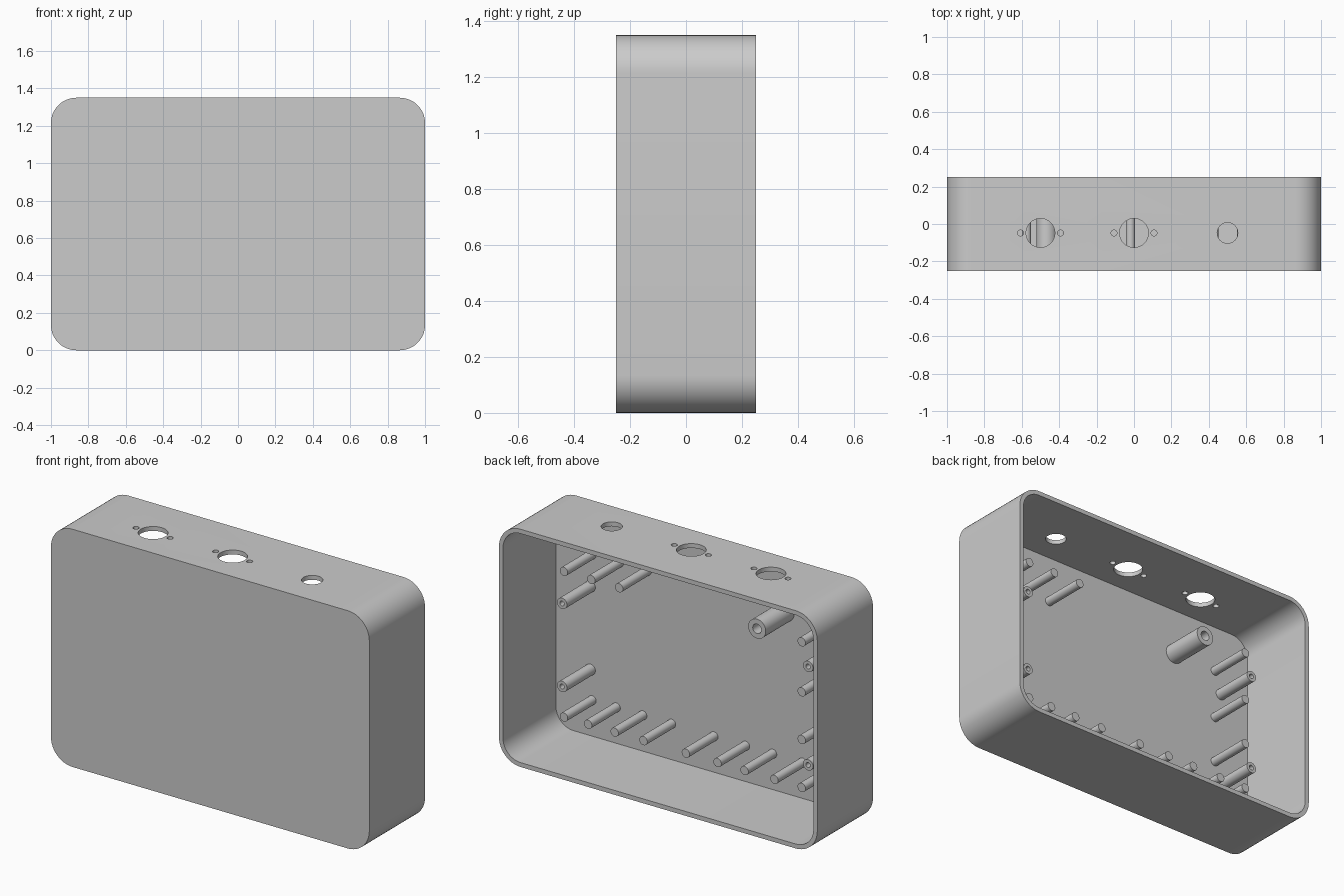
import bpy, bmesh, math
from mathutils import Matrix

cube = bpy.data.objects.get("Cube")
if cube:
    bpy.data.objects.remove(cube, do_unlink=True)

HALF_W, HALF_D, HEIGHT = 1.0, 0.25, 1.35
RADIUS, WALL = 0.135, 0.025
FLOOR = -HALF_D + WALL      # inner face of the front panel
TIP = 0.03                  # free end of the posts

grey = bpy.data.materials.new("light_grey")
grey.use_nodes = True
grey.diffuse_color = (0.6, 0.6, 0.6, 1)
grey.node_tree.nodes["Principled BSDF"].inputs["Base Color"].default_value = (0.6, 0.6, 0.6, 1)


def add_object(name, bm):
    bmesh.ops.recalc_face_normals(bm, faces=bm.faces)
    mesh = bpy.data.meshes.new(name)
    bm.to_mesh(mesh)
    bm.free()
    obj = bpy.data.objects.new(name, mesh)
    bpy.context.collection.objects.link(obj)
    mesh.materials.append(grey)
    return obj


def activate(obj):
    bpy.ops.object.select_all(action='DESELECT')
    obj.select_set(True)
    bpy.context.view_layer.objects.active = obj


def smooth(obj):
    activate(obj)
    bpy.ops.object.shade_smooth_by_angle(angle=math.radians(30))


def rounded_loop(bm, inset, y, steps=12):
    """Ring of vertices around a rounded rectangle in the xz plane."""
    r = RADIUS - inset
    cx, cz = HALF_W - RADIUS, HEIGHT / 2 - RADIUS
    ring = []
    for corner, (sx, sz) in enumerate([(1, 1), (-1, 1), (-1, -1), (1, -1)]):
        for i in range(steps + 1):
            a = (corner + i / steps) * math.pi / 2
            ring.append(bm.verts.new((sx * cx + r * math.cos(a), y,
                                      HEIGHT / 2 + sz * cz + r * math.sin(a))))
    return ring


def circle_loop(bm, x, z, r, y, steps=32):
    angles = [2 * math.pi * i / steps for i in range(steps)]
    return [bm.verts.new((x + r * math.cos(a), y, z + r * math.sin(a))) for a in angles]


def skin(bm, rings):
    """Join successive rings with quads and cap both ends."""
    for a, b in zip(rings, rings[1:]):
        for i in range(len(a)):
            j = (i + 1) % len(a)
            bm.faces.new((a[i], a[j], b[j], b[i]))
    bm.faces.new(rings[0])
    bm.faces.new(rings[-1])


# Case: outer wall, rim and inner wall, open at the back
bm = bmesh.new()
skin(bm, [rounded_loop(bm, inset, y) for inset, y in
          [(0, -HALF_D), (0, HALF_D), (WALL, HALF_D), (WALL, FLOOR)]])
case = add_object("case", bm)

# Openings through the top: two sockets with screw holes, one plain hole
bm = bmesh.new()
holes = [(0.5, 0.055)]
for x in (-0.5, 0.0):
    holes += [(x, 0.077), (x - 0.107, 0.016), (x + 0.107, 0.016)]
for x, r in holes:
    bmesh.ops.create_cone(bm, cap_ends=True, segments=40, radius1=r, radius2=r, depth=0.2,
                          matrix=Matrix.Translation((x, -0.048, HEIGHT)))
cutter = add_object("top_hole_cutter", bm)
cutter.hide_render = True
cut = case.modifiers.new("top_holes", 'BOOLEAN')
cut.operation, cut.solver, cut.object = 'DIFFERENCE', 'EXACT', cutter
activate(case)
bpy.ops.object.modifier_apply(modifier=cut.name)
bpy.data.objects.remove(cutter, do_unlink=True)
smooth(case)


def post(name, x, z, r, bore=0, depth=0):
    """Round post on the front panel, with an optional blind bore."""
    bm = bmesh.new()
    profile = [(r, FLOOR - WALL / 2), (r, TIP)]
    if bore:
        profile += [(bore, TIP), (bore, TIP - depth)]
    skin(bm, [circle_loop(bm, x, z, pr, y) for pr, y in profile])
    smooth(add_object(name, bm))


# Solid pegs along the bottom, top and right side
LOW, HIGH, SIDE = 0.23, 1.057, 0.747
for x in (SIDE, 0.595, 0.428, 0.247, -0.019, -0.218, -0.388, -0.575, -SIDE):
    post("bottom_peg", x, LOW, 0.025)
for x in (SIDE, 0.575, 0.4):
    post("top_peg", x, HIGH, 0.025)
for z in (0.502, 0.773, HIGH):
    post("right_peg", -SIDE, z, 0.025)

# Bored screw posts
for x, z in [(0.758, 0.873), (0.758, 0.401), (-0.788, 0.928), (-0.788, 0.369)]:
    post("screw_post", x, z, 0.031, 0.014, 0.1)
post("large_post", -0.467, HIGH, 0.055, 0.027, 0.2)
